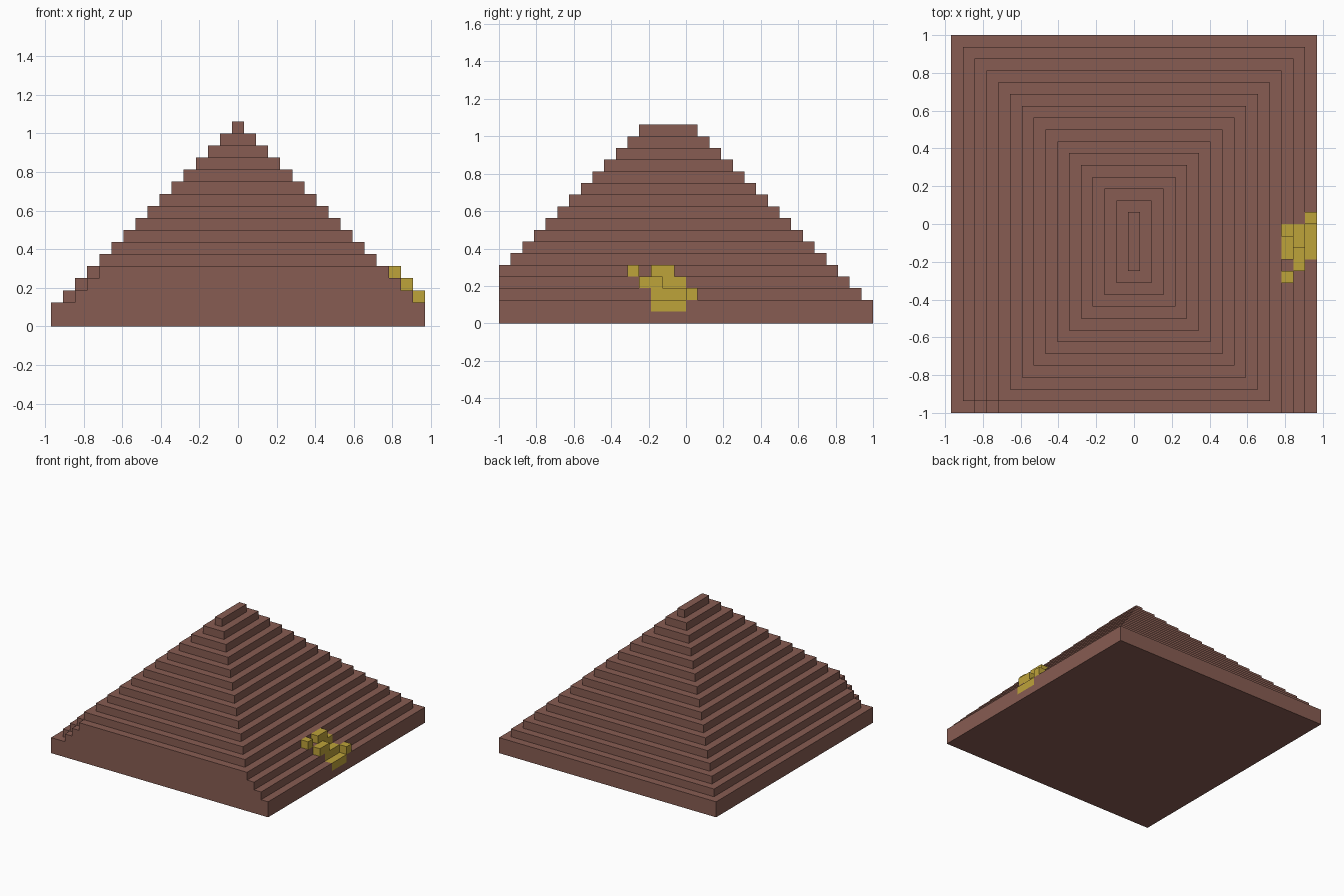
import bpy
import bmesh

U = 1 / 16      # edge of one building block
LAYERS = 17     # courses in the pyramid

cube = bpy.data.objects.get("Cube")
if cube:
    bpy.data.objects.remove(cube, do_unlink=True)


def make_material(name, color):
    mat = bpy.data.materials.new(name)
    mat.use_nodes = True
    mat.diffuse_color = color
    bsdf = next(n for n in mat.node_tree.nodes if n.type == "BSDF_PRINCIPLED")
    bsdf.inputs["Base Color"].default_value = color
    bsdf.inputs["Roughness"].default_value = 0.9
    return mat


brown = make_material("brown brick", (0.243, 0.107, 0.084, 1))
gold = make_material("gold block", (0.515, 0.366, 0.042, 1))


def slab(name, outline, layer, mat):
    """Extrude an outline, given in blocks, to one course high."""
    bm = bmesh.new()
    face = bm.faces.new([bm.verts.new((x * U, y * U, layer * U)) for x, y in outline])
    top = bmesh.ops.extrude_face_region(bm, geom=[face], use_keep_orig=True)
    verts = [v for v in top["geom"] if isinstance(v, bmesh.types.BMVert)]
    bmesh.ops.translate(bm, vec=(0, 0, U), verts=verts)
    bmesh.ops.recalc_face_normals(bm, faces=bm.faces)
    mesh = bpy.data.meshes.new(name)
    bm.to_mesh(mesh)
    bm.free()
    mesh.materials.append(mat)
    obj = bpy.data.objects.new(name, mesh)
    bpy.context.collection.objects.link(obj)


def half_width(layer):
    return min(15.5, 16.5 - layer)


def block(name, layer, x, y0, y1):
    slab(name, [(x, y0), (x + 1, y0), (x + 1, y1), (x, y1)], layer, gold)


# Gold runs per course: set into the edge, or standing on the step outside it
inlaid = {1: (-3, 0), 2: (-3, 0), 3: (-2, 0)}
standing = [(2, 0, 1), (3, -4, -2), (4, -5, -4), (4, -3, -1)]

# Terraces: one step in per course, the front cut off flat at the bottom
for i in range(LAYERS):
    w = half_width(i)
    back = min(16, 17 - i)
    front = max(-16, i - 20)
    outline = [(w, back), (-w, back)]
    if i in (2, 3, 4):      # missing corner block on the front edge
        outline += [(-w, front + 1), (1 - w, front + 1), (1 - w, front)]
    else:
        outline.append((-w, front))
    outline.append((w, front))
    if i in inlaid:         # slot for the gold run
        y0, y1 = inlaid[i]
        outline += [(w, y0), (w - 1, y0), (w - 1, y1), (w, y1)]
    slab(f"terrace_{i + 1}", outline, i, brown)

# Gold blocks
for i, (y0, y1) in inlaid.items():
    block(f"inlaid_gold_{i}", i, half_width(i) - 1, y0, y1)
for n, (i, y0, y1) in enumerate(standing):
    block(f"standing_gold_{n + 1}", i, half_width(i), y0, y1)
